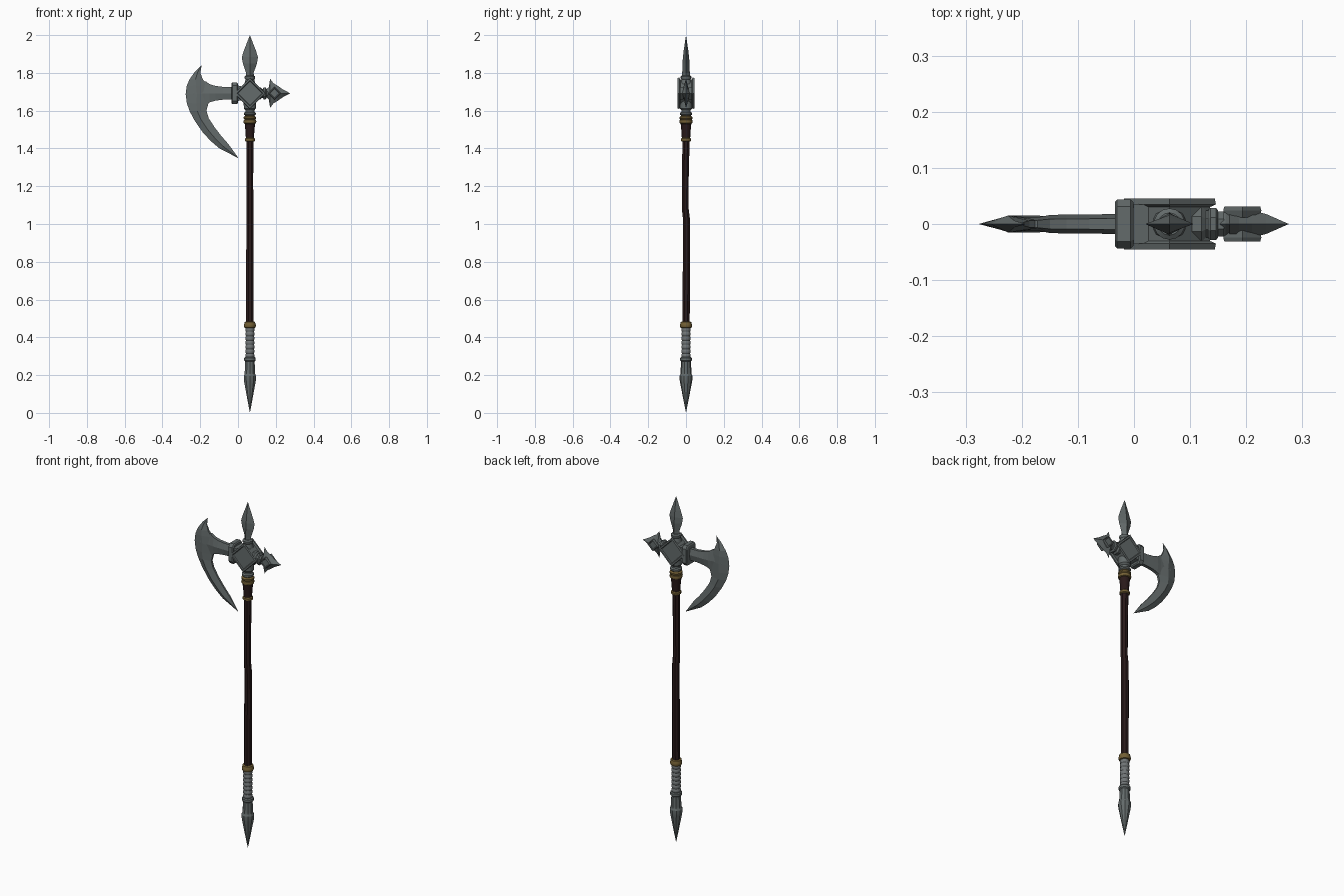
import bpy, bmesh, math
from mathutils import Vector

if "Cube" in bpy.data.objects:
    bpy.data.objects.remove(bpy.data.objects["Cube"])

CX, HZ = 0.063, 1.692          # pole axis and head centre height


def material(name, rgb):
    m = bpy.data.materials.new(name)
    m.diffuse_color = (*rgb, 1)
    m.use_nodes = True
    m.node_tree.nodes["Principled BSDF"].inputs["Base Color"].default_value = m.diffuse_color
    return m


STEEL = material("grey steel", (0.125, 0.145, 0.145))
GRIP = material("light steel", (0.165, 0.18, 0.185))
WOOD = material("dark wood", (0.022, 0.010, 0.010))
GOLD = material("old gold", (0.17, 0.115, 0.035))


def loft(name, rings, mat, smooth=None):
    """Skin a list of equal point rings, closing both ends."""
    bm = bmesh.new()
    rows = [[bm.verts.new(p) for p in r] for r in rings]
    n = len(rows[0])
    for a, b in zip(rows, rows[1:]):
        for i in range(n):
            bm.faces.new((a[i], a[(i + 1) % n], b[(i + 1) % n], b[i]))
    bm.faces.new(rows[0])
    bm.faces.new(rows[-1])
    bmesh.ops.remove_doubles(bm, verts=bm.verts, dist=1e-5)
    bmesh.ops.recalc_face_normals(bm, faces=bm.faces)
    me = bpy.data.meshes.new(name)
    bm.to_mesh(me)
    bm.free()
    me.materials.append(mat)
    ob = bpy.data.objects.new(name, me)
    bpy.context.collection.objects.link(ob)
    if smooth:
        bpy.ops.object.select_all(action='DESELECT')
        ob.select_set(True)
        bpy.context.view_layer.objects.active = ob
        bpy.ops.object.shade_smooth_by_angle(angle=math.radians(smooth))
    return ob


def lathe(name, profile, mat, sides=14, smooth=35):
    """Turned part on the pole; profile rows are (radius, z[, y shift])."""
    rings = []
    for r, z, *dy in profile:
        y0 = dy[0] if dy else 0
        rings.append([(CX + r * math.cos(a), y0 + r * math.sin(a), z)
                      for a in (2 * math.pi * (i + 0.5) / sides for i in range(sides))])
    return loft(name, rings, mat, smooth)


def along_x(name, sections, shape, mat):
    """Rows (x, half z, half y) swept along x with a unit cross-section."""
    return loft(name, [[(x, u * hy, HZ + v * hz) for u, v in shape]
                       for x, hz, hy in sections], mat)


RHOMB = [(1, 0), (0, 1), (-1, 0), (0, -1)]
SQUARE = [(1, 1), (-1, 1), (-1, -1), (1, -1)]
OCT = [(math.cos(math.pi * (i + .5) / 4) * 1.08, math.sin(math.pi * (i + .5) / 4) * 1.08)
       for i in range(8)]
HEX = [(1, 0), (.55, 1), (-.55, 1), (-1, 0), (-.55, -1), (.55, -1)]
CHAMFER = [(1, .7), (.7, 1), (-.7, 1), (-1, .7), (-1, -.7), (-.7, -1), (.7, -1), (1, -.7)]

# pole, from the foot up
lathe("butt_spike", [(0, 0), (.012, .06), (.032, .165), (.034, .178), (.034, .196),
                     (.030, .203), (.029, .215), (.026, .275)], STEEL, 10, 25)
lathe("butt_ring", [(.026, .272), (.031, .277), (.031, .291), (.026, .296)], STEEL)
wrap = []
for i in range(7):
    z = .292 + i * .023
    wrap += [(.021, z), (.0245, z + .005), (.0245, z + .017), (.021, z + .022)]
lathe("grip_wrap", wrap, GRIP)
lathe("lower_collar", [(.022, .448), (.029, .451), (.032, .458), (.032, .468),
                       (.029, .475), (.029, .481), (.020, .484)], GOLD)
lathe("shaft", [(.021, .47, 0), (.021, .85, .003), (.020, 1.03, .002), (.0195, 1.08, -.004),
                (.019, 1.25, -.003), (.021, 1.45, 0)], WOOD, 8, 20)
lathe("shaft_ring", [(.021, 1.436), (.027, 1.44), (.027, 1.452), (.022, 1.457)], GOLD)
lathe("shaft_flare", [(.022, 1.452), (.024, 1.49), (.029, 1.54)], WOOD)
lathe("upper_collar", [(.027, 1.53), (.033, 1.534), (.035, 1.543), (.033, 1.55), (.029, 1.553),
                       (.034, 1.558), (.034, 1.566), (.026, 1.572), (.026, 1.58)], GOLD)
lathe("head_socket", [(.025, 1.574), (.032, 1.579), (.032, 1.588), (.025, 1.594),
                      (.025, 1.603), (.033, 1.612), (.034, 1.65)], STEEL)

# head core: diamond block with raised framed plates on both faces
def diamond(name, x, rows):
    return loft(name, [[(x + u * h, y, HZ + v * h) for u, v in RHOMB] for h, y in rows], STEEL)


diamond("core_block", CX, [(.072, -.034), (.072, .034)])
for s, side in ((-1, "front"), (1, "back")):
    diamond(side + "_plate", CX, [(.072, s * .030), (.083, s * .035), (.081, s * .045),
                                  (.069, s * .045), (.064, s * .040)])
    diamond(side + "_fluke_plate", .193, [(.030, s * .012), (.034, s * .024), (.032, s * .031),
                                          (.026, s * .031), (.023, s * .027)])
along_x("cross_arm", [(-.01, .032, .032), (.12, .032, .032), (.128, .024, .024),
                      (.16, .022, .022)], OCT, STEEL)
along_x("fluke_ring", [(.132, .026, .024), (.136, .032, .029), (.146, .032, .029),
                       (.15, .026, .024)], OCT, STEEL)

# clamp holding the blade
along_x("blade_clamp", [(-.034, .052, .039), (-.030, .058, .044), (-.006, .058, .044),
                        (-.001, .052, .039)], CHAMFER, STEEL)
along_x("clamp_neck", [(-.005, .042, .036), (.03, .034, .034)], SQUARE, STEEL)

# pointed fluke on the other side
along_x("fluke", [(.15, .02, .018), (.163, .032, .022), (.170, .077, .020), (.187, .054, .024),
                  (.21, .040, .024), (.235, .022, .018), (.276, 0, 0)], RHOMB, STEEL)

# top spike
lathe("spike_collar", [(.030, 1.74), (.024, 1.765), (.028, 1.771), (.028, 1.781), (.02, 1.787)], STEEL)
loft("top_spike", [[(CX + v * hx, u * hy, z) for u, v in RHOMB] for z, hx, hy in
                   ((1.77, .022, .022), (1.80, .020, .020), (1.85, .037, .019),
                    (1.883, .043, .016), (1.92, .031, .012), (2.0, 0, 0))], STEEL)

# blade neck flaring into the crescent
along_x("blade_neck", [(-.235, .030, .012), (-.172, .064, .012), (-.15, .048, .016), (-.12, .039, .017),
                       (-.08, .034, .017), (-.02, .033, .018)], HEX, STEEL)

# crescent blade: outer edge and inner edge pairs (x, z, x, z)
pairs = [(-.193, 1.84, -.193, 1.84), (-.225, 1.81, -.199, 1.80), (-.256, 1.767, -.186, 1.765),
         (-.272, 1.73, -.162, 1.737), (-.277, 1.687, -.145, 1.69), (-.271, 1.64, -.157, 1.637),
         (-.256, 1.597, -.167, 1.60), (-.228, 1.545, -.155, 1.56), (-.187, 1.486, -.124, 1.512),
         (-.145, 1.44, -.09, 1.468), (-.098, 1.40, -.05, 1.422), (.003, 1.348, .003, 1.348)]
rings = []
for ox, oz, ix, iz in pairs:
    o, i = Vector((ox, 0, oz)), Vector((ix, 0, iz))
    t = min(1, (i - o).length / .07)
    m = o.lerp(i, .45)
    d, e = Vector((0, .015 * t, 0)), Vector((0, .006 * t, 0))
    rings.append([o, m - d, i - e, i + e, m + d])
loft("crescent_blade", rings, STEEL)
